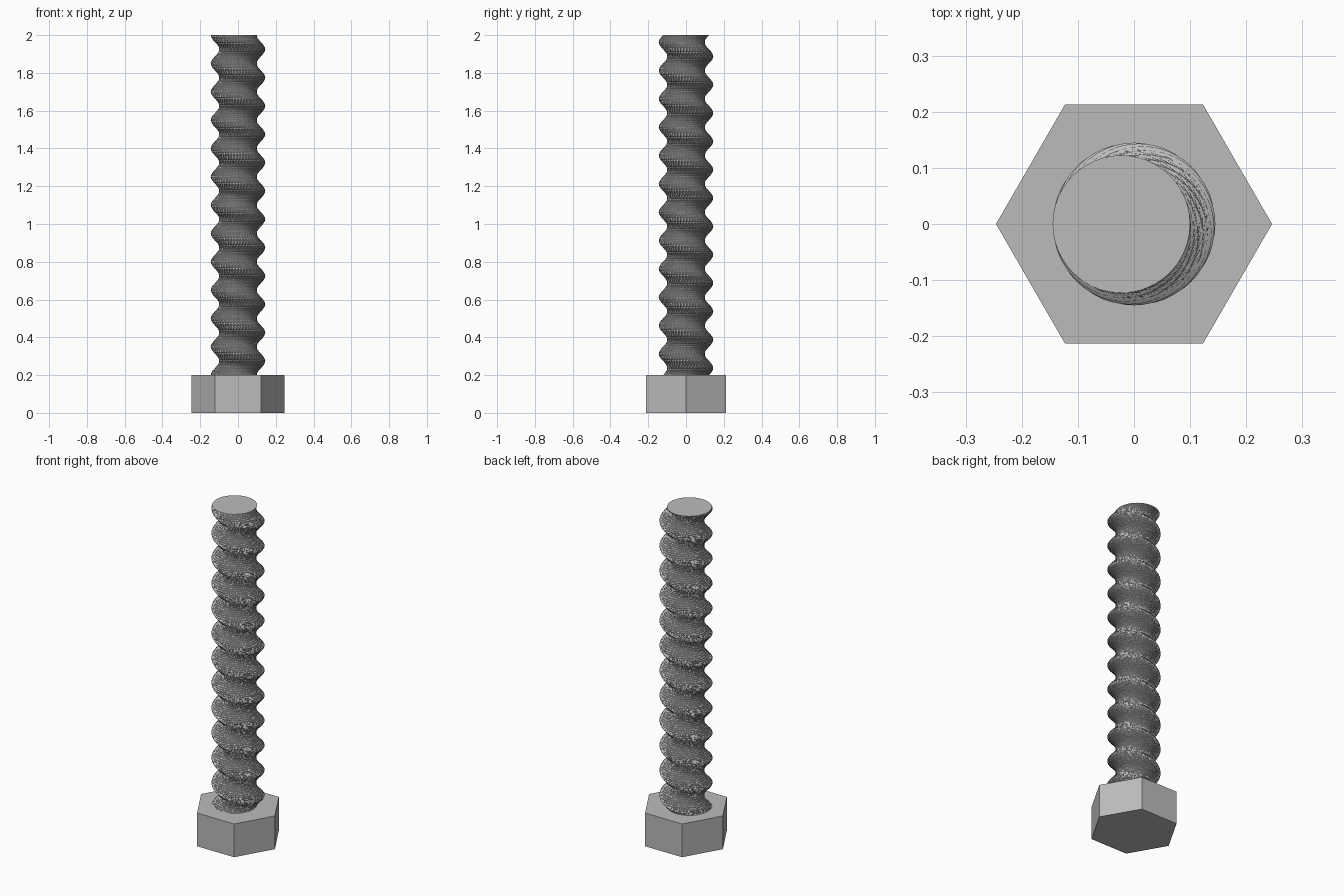
import bpy
import bmesh
from math import pi
from mathutils import Matrix, Vector

cube = bpy.data.objects.get("Cube")
if cube:
    bpy.data.objects.remove(cube, do_unlink=True)

HEAD_RADIUS, HEAD_HEIGHT = 0.246, 0.2
SHAFT_RADIUS, SHAFT_OFFSET, TOP = 0.1225, 0.0225, 2.0
TURNS, STEPS_PER_TURN, SIDES = 12, 16, 48

steel = bpy.data.materials.new("grey steel")
steel.use_nodes = True
grey = (0.5, 0.5, 0.5, 1)
steel.diffuse_color = grey
steel.node_tree.nodes["Principled BSDF"].inputs["Base Color"].default_value = grey


def add_object(name, bm):
    bmesh.ops.recalc_face_normals(bm, faces=bm.faces)
    mesh = bpy.data.meshes.new(name)
    bm.to_mesh(mesh)
    bm.free()
    mesh.materials.append(steel)
    obj = bpy.data.objects.new(name, mesh)
    bpy.context.collection.objects.link(obj)
    return obj


# Hexagonal head with corners on the x axis
bm = bmesh.new()
bmesh.ops.create_cone(
    bm, cap_ends=True, segments=6, radius1=HEAD_RADIUS, radius2=HEAD_RADIUS,
    depth=HEAD_HEIGHT,
    matrix=Matrix.Translation((0, 0, HEAD_HEIGHT / 2)) @ Matrix.Rotation(pi / 2, 4, "Z"))
add_object("hex_head", bm)

# Threaded shaft: an off-centre circle twisted clockwise as it rises
bm = bmesh.new()
steps = TURNS * STEPS_PER_TURN
rings = []
for i in range(steps + 1):
    twist = Matrix.Rotation(-2 * pi * i / STEPS_PER_TURN, 3, "Z")
    z = HEAD_HEIGHT + (TOP - HEAD_HEIGHT) * i / steps
    ring = []
    for j in range(SIDES):
        spoke = Matrix.Rotation(2 * pi * j / SIDES, 3, "Z") @ Vector((SHAFT_RADIUS, 0, 0))
        point = twist @ (spoke - Vector((SHAFT_OFFSET, 0, 0)))
        ring.append(bm.verts.new((point.x, point.y, z)))
    rings.append(ring)
for low, high in zip(rings, rings[1:]):
    for j in range(SIDES):
        k = (j + 1) % SIDES
        # Split along the diagonal that lies closest to upright
        bm.faces.new((low[j], low[k], high[k]))
        bm.faces.new((low[j], high[k], high[j]))
bm.faces.new(rings[0][::-1])
bm.faces.new(rings[-1])
add_object("threaded_shaft", bm)
